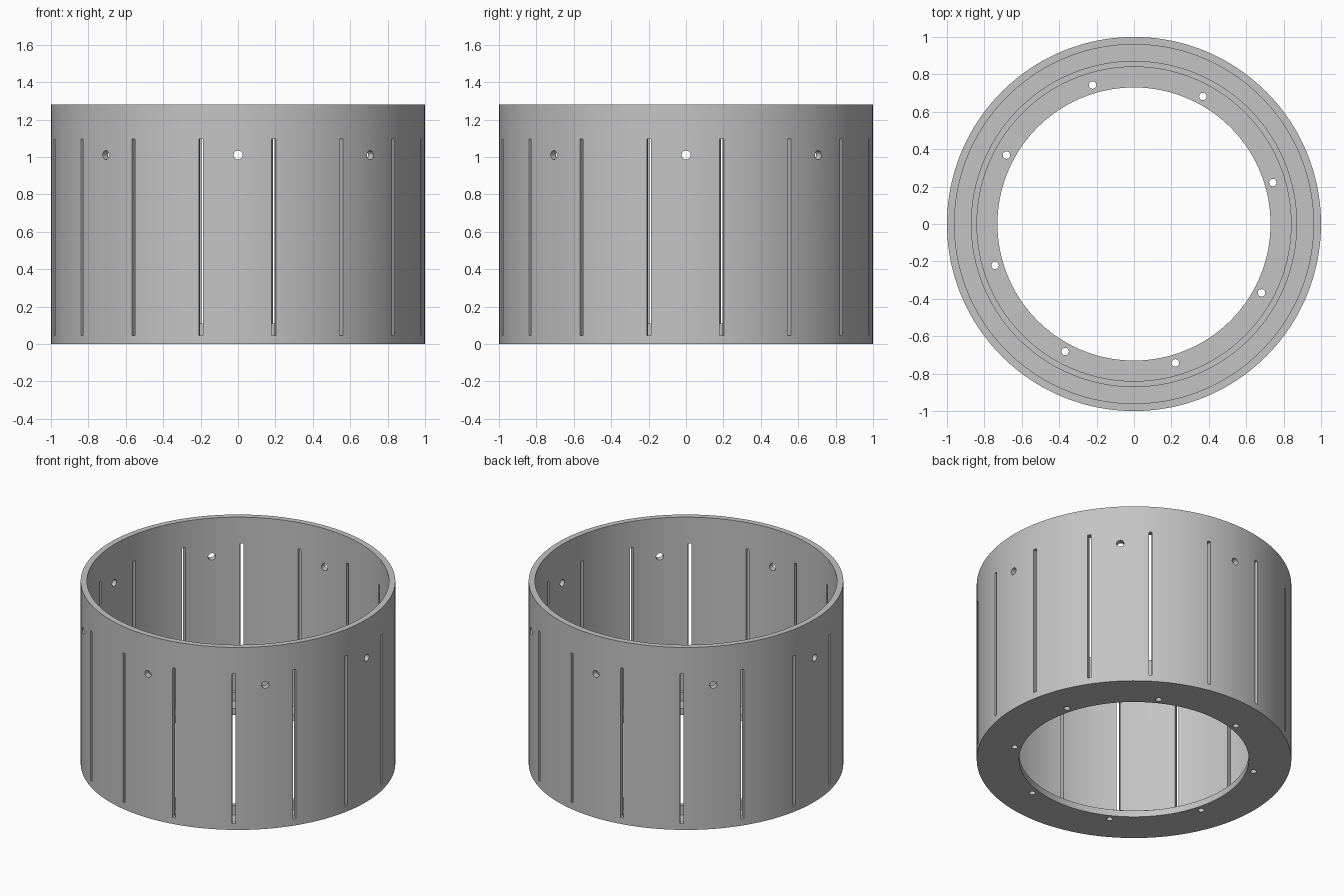
import bpy, bmesh, math
from mathutils import Matrix, Vector

cube = bpy.data.objects.get("Cube")
if cube:
    bpy.data.objects.remove(cube, do_unlink=True)

SEGMENTS = 160
HEIGHT = 1.28
FLOOR = 0.045

grey = bpy.data.materials.new("light_grey")
grey.use_nodes = True
colour = (0.55, 0.55, 0.55, 1)
grey.diffuse_color = colour
grey.node_tree.nodes["Principled BSDF"].inputs["Base Color"].default_value = colour


def make_object(name, bm):
    bmesh.ops.recalc_face_normals(bm, faces=bm.faces)
    mesh = bpy.data.meshes.new(name)
    bm.to_mesh(mesh)
    bm.free()
    mesh.materials.append(grey)
    obj = bpy.data.objects.new(name, mesh)
    bpy.context.collection.objects.link(obj)
    return obj


def turn(degrees):
    return Matrix.Rotation(math.radians(degrees), 4, 'Z')


def add_cylinder(bm, radius, depth, matrix):
    bmesh.ops.create_cone(bm, cap_ends=True, segments=24, radius1=radius,
                          radius2=radius, depth=depth, matrix=matrix)


# Drum wall, inward flange and raised locating rim as one turned section
profile = [(0.73, 0), (1, 0), (1, HEIGHT), (0.96, HEIGHT), (0.96, FLOOR),
           (0.872, FLOOR), (0.872, 0.11), (0.84, 0.11), (0.84, FLOOR), (0.73, FLOOR)]
bm = bmesh.new()
rings = []
for i in range(SEGMENTS):
    rot = turn(360 * i / SEGMENTS)
    rings.append([bm.verts.new(rot @ Vector((r, 0, z))) for r, z in profile])
for i, ring in enumerate(rings):
    following = rings[(i + 1) % SEGMENTS]
    for j in range(len(profile)):
        k = (j + 1) % len(profile)
        bm.faces.new((ring[j], following[j], following[k], ring[k]))
drum = make_object("slotted_drum", bm)

# Cutters: tall wall slots, round wall holes and flange bolt holes
bm = bmesh.new()
slot_low, slot_high = FLOOR + 0.001, 1.095
for i in range(16):
    place = Matrix.Translation((0.98, -0.004, (slot_low + slot_high) / 2))
    size = Matrix.Diagonal((0.12, 0.022, slot_high - slot_low, 1))
    bmesh.ops.create_cube(bm, size=1, matrix=turn(11.25 + 22.5 * i) @ place @ size)
for i in range(8):
    wall = Matrix.Translation((0.98, 0, 1.01)) @ Matrix.Rotation(math.pi / 2, 4, 'Y')
    add_cylinder(bm, 0.024, 0.2, turn(45 * i) @ wall)
    add_cylinder(bm, 0.02, 0.2, turn(16.6 + 45 * i) @ Matrix.Translation((0.775, 0, 0.02)))
cutter = make_object("hole_cutter", bm)
cutter.hide_render = True

# Cut the openings and keep the finished mesh
cut = drum.modifiers.new("openings", 'BOOLEAN')
cut.operation = 'DIFFERENCE'
cut.solver = 'EXACT'
cut.object = cutter
bpy.context.view_layer.update()
depsgraph = bpy.context.evaluated_depsgraph_get()
finished = bpy.data.meshes.new_from_object(drum.evaluated_get(depsgraph))
drum.modifiers.clear()
drum.data = finished
bpy.data.objects.remove(cutter, do_unlink=True)

# Smooth round walls with crisp edges
bpy.ops.object.select_all(action='DESELECT')
drum.select_set(True)
bpy.context.view_layer.objects.active = drum
bpy.ops.object.shade_smooth_by_angle(angle=math.radians(30))
